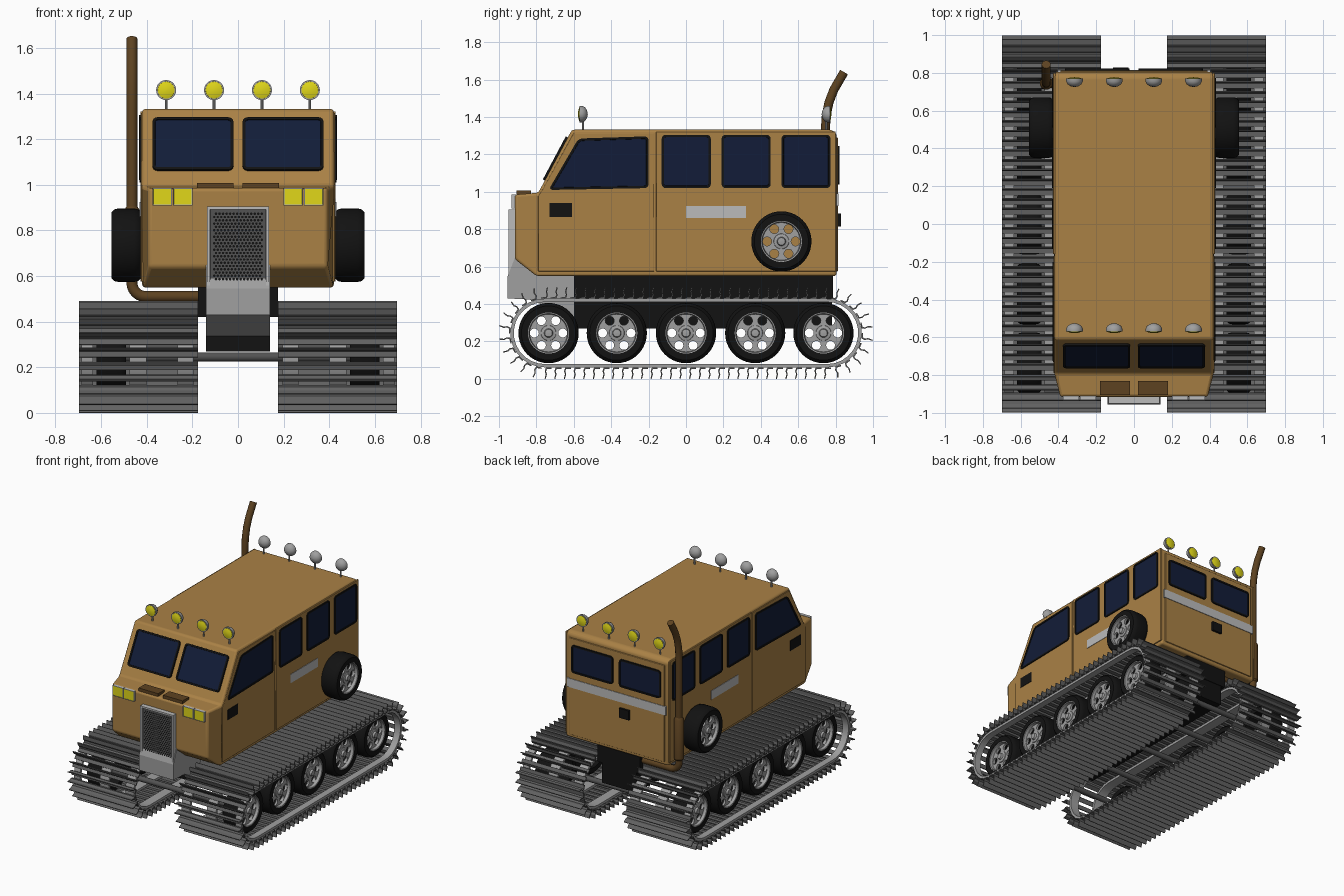
import bpy, bmesh, math
from mathutils import Vector as V

if "Cube" in bpy.data.objects:
    bpy.data.objects.remove(bpy.data.objects["Cube"])

X, Y, Z = V((1, 0, 0)), V((0, 1, 0)), V((0, 0, 1))
COL = dict(tan=(.40, .22, .06), black=(.006, .006, .006), glass=(.006, .012, .04), yellow=(.75, .68, .01),
           brown=(.11, .055, .015), dark=(.085, .085, .085), tread=(.12, .12, .12), silver=(.5, .5, .5), rim=(.35, .35, .35))
MAT = {}
for k, c in COL.items():
    MAT[k] = bpy.data.materials.new(k)
    MAT[k].diffuse_color = (*c, 1)


def finish(name, bm, mats, mirror=False, bevel=0, smooth=False):
    bmesh.ops.recalc_face_normals(bm, faces=bm.faces)
    me = bpy.data.meshes.new(name)
    bm.to_mesh(me)
    bm.free()
    ob = bpy.data.objects.new(name, me)
    bpy.context.collection.objects.link(ob)
    for m in mats.split():
        me.materials.append(MAT[m])
    if bevel:
        b = ob.modifiers.new("bevel", 'BEVEL')
        b.width, b.segments = bevel, 3
    if mirror:
        ob.modifiers.new("mirror", 'MIRROR').use_mirror_merge = False
    if smooth or bevel:
        bpy.ops.object.select_all(action='DESELECT')
        ob.select_set(True)
        bpy.context.view_layer.objects.active = ob
        bpy.ops.object.shade_smooth_by_angle(angle=math.radians(35))
    return ob


def slab(name, pts, mats, o=V((0, 0, 0)), u=Y, v=Z, n=X, depth=.01, rnd=0, inset=0, sink=-.004, **kw):
    """Extruded outline; optional rounded corners and inset second-material face."""
    bm = bmesh.new()
    f = bm.faces.new([bm.verts.new(o + u * a + v * b) for a, b in pts])
    if rnd:
        bmesh.ops.bevel(bm, geom=bm.verts[:], offset=rnd, segments=4, affect='VERTICES', profile=.5)
    f = bm.faces[:][0]
    g = bmesh.ops.extrude_face_region(bm, geom=[f], use_keep_orig=True)["geom"]
    bmesh.ops.translate(bm, verts=[e for e in g if isinstance(e, bmesh.types.BMVert)], vec=n * depth)
    top = [e for e in g if isinstance(e, bmesh.types.BMFace)][0]
    if inset:
        bmesh.ops.recalc_face_normals(bm, faces=bm.faces)
        bmesh.ops.inset_region(bm, faces=[top], thickness=inset)
        bmesh.ops.inset_region(bm, faces=[top], thickness=.001, depth=sink)
        top.material_index = 1
    return finish(name, bm, mats, **kw)


def rect(a0, a1, b0, b1):
    return [(a0, b0), (a1, b0), (a1, b1), (a0, b1)]


def box(name, x0, x1, y0, y1, z0, z1, mats, **kw):
    return slab(name, rect(y0, y1, z0, z1), mats, o=X * x0, depth=x1 - x0, **kw)


def lathe(name, prof, mats, o, axis, seg=32, **kw):
    """Revolve (radius, height) points around axis through o."""
    bm = bmesh.new()
    a = axis.orthogonal().normalized()
    b = axis.cross(a)
    rings = [[bm.verts.new(o + axis * h + (a * math.cos(t) + b * math.sin(t)) * r)
              for t in (2 * math.pi * i / seg for i in range(seg))] for r, h in prof]
    for p, q in zip(rings, rings[1:]):
        for i in range(seg):
            j = (i + 1) % seg
            bm.faces.new((p[i], p[j], q[j], q[i]))
    if prof[0] != prof[-1]:
        bm.faces.new(rings[0])
        bm.faces.new(rings[-1])
    bmesh.ops.remove_doubles(bm, verts=bm.verts, dist=1e-5)
    return finish(name, bm, mats, smooth=True, **kw)


def tube(name, pts, r, mats):
    cu = bpy.data.curves.new(name, 'CURVE')
    cu.dimensions, cu.bevel_depth, cu.bevel_resolution, cu.use_fill_caps = '3D', r, 4, True
    s = cu.splines.new('POLY')
    s.points.add(len(pts) - 1)
    for p, c in zip(s.points, pts):
        p.co = (*c, 1)
        s.use_smooth = True
    cu.materials.append(MAT[mats])
    ob = bpy.data.objects.new(name, cu)
    bpy.context.collection.objects.link(ob)


def wheel(name, x, y, z):
    """Tyre, rim disc with six round holes, and hub; x is the outer face."""
    c = V((x, y, z))
    lathe(name + "_tyre", [(.11, 0), (.145, 0), (.157, -.012), (.161, -.03), (.161, -.1), (.157, -.118),
                           (.145, -.13), (.11, -.13), (.11, 0)], "black", c, X, 40, mirror=True)
    cu = bpy.data.curves.new(name, 'CURVE')
    cu.dimensions, cu.fill_mode, cu.extrude = '2D', 'BOTH', .008
    holes = [(.076 * math.cos(k * math.pi / 3), .076 * math.sin(k * math.pi / 3), .024, 14) for k in range(6)]
    for cx, cy, r, n in [(0, 0, .111, 40)] + holes:
        s = cu.splines.new('POLY')
        s.points.add(n - 1)
        s.use_cyclic_u = True
        for i, p in enumerate(s.points):
            t = 2 * math.pi * i / n
            p.co = (cx + r * math.cos(t), cy + r * math.sin(t), 0, 1)
    tmp = bpy.data.objects.new("tmp", cu)
    bpy.context.collection.objects.link(tmp)
    bpy.context.view_layer.update()
    me = bpy.data.meshes.new_from_object(tmp.evaluated_get(bpy.context.evaluated_depsgraph_get()))
    bpy.data.objects.remove(tmp)
    bm = bmesh.new()
    bm.from_mesh(me)
    for p in bm.verts:
        p.co = c + V((p.co.z - .035, p.co.x, p.co.y))
    finish(name + "_rim", bm, "rim", mirror=True)
    lathe(name + "_rim_lip", [(.1, -.03), (.104, -.006), (.113, -.003), (.113, -.05), (.1, -.05), (.1, -.03)],
          "rim", c, X, 40, mirror=True)
    lathe(name + "_hub", [(.045, -.04), (.04, -.022), (.024, -.018), (.02, -.004), (.001, -.002)], "rim", c, X, 20, mirror=True)


# Cab body
body = [(.805, .55), (.805, 1.31), (.78, 1.332), (-.61, 1.332), (-.79, .995), (-.915, .985), (-.915, .64), (-.8, .55)]
cab = slab("cab_body", body, "tan", o=X * -.42, depth=.84, bevel=.014)
for p in cab.data.vertices:
    if p.co.y < -.9:
        p.co.x *= .93
box("rear_side_panel", .415, .428, -.16, .8, .575, 1.322, "tan", mirror=True, bevel=.003)
slab("front_door", [(-.17, .575), (-.17, 1.315), (-.6, 1.315), (-.775, 1.0), (-.79, .98), (-.79, .575)], "tan",
     o=X * .415, depth=.01, mirror=True, bevel=.003)
box("rear_door", -.39, .39, .8, .812, .575, 1.29, "tan", bevel=.004)

# Windows
win = dict(rnd=.022, inset=.012)
slab("front_side_window", [(-.735, 1.01), (-.2, 1.02), (-.2, 1.297), (-.575, 1.285)], "black glass",
     o=X * .42, depth=.012, mirror=True, **win)
for i, y in enumerate((-.13, .19, .51)):
    slab(f"side_window_{i}", rect(y, y + .263, 1.02, 1.305), "black glass", o=X * .42, depth=.015, mirror=True, **win)
up, out = V((0, .18, .337)).normalized(), V((0, -.337, .18)).normalized()
slab("windshield", rect(.02, .375, .075, .335), "black glass", o=V((0, -.79, .995)), u=X, v=up, n=out,
     depth=.012, mirror=True, **win)
slab("rear_window", rect(.025, .365, 1.04, 1.245), "black glass", o=Y * .8, u=X, n=Y, depth=.022, mirror=True, **win)

# Trim: stripes, vents, cowl strips, plate
box("side_stripe", .42, .431, 0, .32, .86, .925, "silver", mirror=True)
box("rear_stripe", -.405, .405, .8, .816, .925, .99, "silver")
box("rear_plate", -.11, -.03, .8, .828, .815, .885, "black")
box("side_vent", .415, .428, -.73, -.61, .865, .94, "black", mirror=True)
box("hood_vent", .02, .18, -.905, -.83, .985, 1.008, "brown", mirror=True)

# Headlights
for i, x in enumerate((.2, .29)):
    slab(f"headlight_{i}", rect(x, x + .085, .91, .985), "silver yellow", o=Y * -.91, u=X, n=-Y, depth=.022,
         inset=.004, sink=-.002, mirror=True)

# Grille and nose
slab("grille_frame", rect(-.135, .135, .54, .905), "silver dark", o=Y * -.9, u=X, n=-Y, depth=.05, inset=.018, sink=-.012)
bm = bmesh.new()
nx, nz = 14, 22
for i in range(nx):
    for k in range(nz):
        c = V((-.108 + .216 * (i + (k % 2) * .5 + .25) / nx, -.942, .565 + .315 * (k + .5) / nz))
        bm.faces.new([bm.verts.new(c + V((.006 * math.cos(t * math.pi / 3), 0, .006 * math.sin(t * math.pi / 3)))) for t in range(6)])
finish("grille_mesh", bm, "black")
slab("nose_block", [(-.955, .545), (-.955, .43), (-.84, .425), (-.6, .33), (-.6, .55), (-.8, .56), (-.91, .66)],
     "rim", o=X * -.14, depth=.28)

# Chassis and axles
box("upper_chassis", -.175, .175, -.6, .785, .42, .555, "black")
box("lower_chassis", -.14, .14, -.62, .78, .27, .43, "black")
AX = (-.735, -.37, 0, .37, .735)
for i, y in enumerate(AX):
    lathe(f"axle_{i}", [(.02, -.57), (.02, .57)], "dark", V((0, y, .245)), X, 14)
    wheel(f"road_wheel_{i}", .62, y, .245)
wheel("spare_wheel", .555, .51, .735)
lathe("spare_mount", [(.035, 0), (.035, .1)], "black", V((.42, .51, .735)), X, 16, mirror=True)

# Tracks: belts and curved cleats along a stadium path
R, H, ZC = .175, .755, .245
LEN = 4 * H + 2 * math.pi * R


def path(s):
    s %= LEN
    for sg in (1, -1):
        if s < 2 * H:
            return V((0, sg * (s - H), ZC + sg * R)), Y * sg, Z * sg
        s -= 2 * H
        if s < math.pi * R:
            a = s / R
            n = V((0, math.sin(a), math.cos(a))) * sg
            return V((0, sg * H, ZC)) + n * R, V((0, n.z, -n.y)), n
        s -= math.pi * R


for i, (x0, x1) in enumerate(((.195, .265), (.4, .475), (.635, .685))):
    bm = bmesh.new()
    rings = []
    for k in range(96):
        p, t, n = path(LEN * k / 96)
        rings.append([bm.verts.new(p + n * d + X * x) for x, d in ((x0, -.009), (x1, -.009), (x1, .009), (x0, .009))])
    for p, q in zip(rings, rings[1:] + rings[:1]):
        for j in range(4):
            bm.faces.new((p[j], p[j - 1], q[j - 1], q[j]))
    finish(f"track_belt_{i}", bm, "rim", mirror=True, smooth=True)
bm = bmesh.new()
prof = [(-.02, .009), (.01, .009), (.017, .028), (.012, .045), (.018, .069),
        (.012, .07), (.005, .045), (.01, .03), (.005, .017), (-.02, .016)]
for k in range(80):
    p, t, n = path(LEN * k / 80)
    a, b = [[bm.verts.new(p + t * u + n * v + X * x) for u, v in prof] for x in (.175, .698)]
    bm.faces.new(a)
    bm.faces.new(b[::-1])
    for j in range(len(prof)):
        bm.faces.new((a[j], a[j - 1], b[j - 1], b[j]))
finish("track_cleats", bm, "tread", mirror=True)

# Exhaust
arc = [(-.405 - .06 * math.sin(a), .745, .57 - .06 * math.cos(a)) for a in (i * math.pi / 12 for i in range(7))]
tube("exhaust_pipe", [(-.15, .745, .51)] + arc + [(-.465, .745, 1.33), (-.465, .75, 1.41), (-.465, .765, 1.48),
     (-.465, .79, 1.545), (-.465, .845, 1.64)], .024, "brown")
lathe("muffler", [(.02, .585), (.034, .6), (.034, .89), (.02, .91)], "brown", V((-.465, .745, 0)), Z, 20)

# Roof lamps
for row, y, d in (("front", -.555, -1), ("rear", .755, 1)):
    for i, x in enumerate((.105, .315)):
        c = V((x, y, 1.415))
        lathe(f"{row}_lamp_{i}", [(.044, .014 * 1), (.044, 0), (.037, -.015), (.02, -.026), (.001, -.03)], "rim", c, Y * d, 24, mirror=True)
        lathe(f"{row}_lamp_lens_{i}", [(.038, .01), (.037, .016), (.02, .021), (.001, .022)], "yellow", c, Y * d, 24, mirror=True)
        lathe(f"{row}_lamp_stem_{i}", [(.006, -.09), (.006, -.03)], "rim", c - Y * d * .005, Z, 10, mirror=True)

for m in bpy.data.materials:
    if m.users and not m.is_grease_pencil:
        m.use_nodes = True
        m.node_tree.nodes["Principled BSDF"].inputs["Base Color"].default_value = m.diffuse_color
